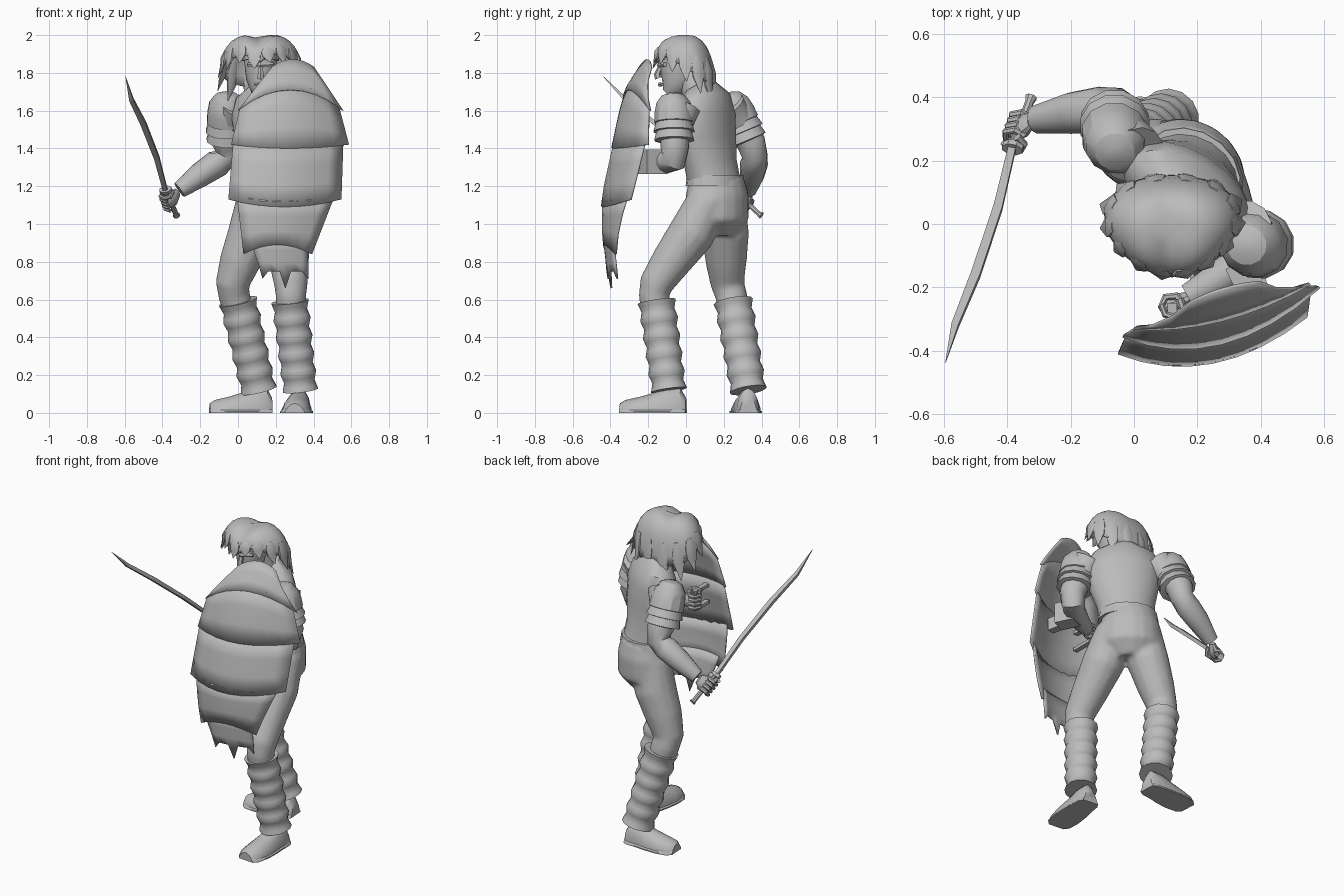
import bpy, bmesh, math
from mathutils import Vector

default_cube = bpy.data.objects.get("Cube")
if default_cube:
    bpy.data.objects.remove(default_cube, do_unlink=True)

grey = bpy.data.materials.new("plain_grey")
grey.use_nodes = True
tone = (.5, .5, .5, 1)
grey.diffuse_color = tone
grey.node_tree.nodes["Principled BSDF"].inputs["Base Color"].default_value = tone

SHOULDER_AXIS = Vector((.85, -.53, 0))
SIDEWAYS = Vector((1, 0, 0))
UPWARD = Vector((0, 0, 1))


def finish(name, mesh_builder, smooth=40, thickness=0):
    """Turn a bmesh into a shaded object."""
    bmesh.ops.recalc_face_normals(mesh_builder, faces=mesh_builder.faces)
    mesh = bpy.data.meshes.new(name)
    mesh_builder.to_mesh(mesh)
    mesh_builder.free()
    mesh.materials.append(grey)
    part = bpy.data.objects.new(name, mesh)
    bpy.context.collection.objects.link(part)
    if thickness:
        shell = part.modifiers.new("thickness", 'SOLIDIFY')
        shell.thickness = thickness
        shell.offset = 0
    if smooth:
        bpy.ops.object.select_all(action='DESELECT')
        part.select_set(True)
        bpy.context.view_layer.objects.active = part
        bpy.ops.object.shade_smooth_by_angle(angle=math.radians(smooth))
    return part


def skin(builder, rows, closed):
    """Bridge rows of vertices with quads."""
    for lower, upper in zip(rows, rows[1:]):
        count = len(lower)
        for i in range(count if closed else count - 1):
            j = (i + 1) % count
            builder.faces.new((lower[i], lower[j], upper[j], upper[i]))


def tube(name, sections, sides=12, axis=SIDEWAYS, smooth=40, floor=None):
    """Loft ellipses (x, y, z, width[, depth]) along a path."""
    builder = bmesh.new()
    centres = [Vector(s[:3]) for s in sections]
    rows = []
    for k, s in enumerate(sections):
        along = centres[min(k + 1, len(centres) - 1)] - centres[max(k - 1, 0)]
        along.normalize()
        u = (axis - along * axis.dot(along)).normalized()
        v = along.cross(u)
        row = []
        for i in range(sides):
            angle = math.tau * (i + .5) / sides
            p = centres[k] + u * s[3] * math.cos(angle) + v * s[-1] * math.sin(angle)
            if floor is not None:
                p.z = max(p.z, floor)
            row.append(builder.verts.new(p))
        rows.append(row)
    skin(builder, rows, True)
    builder.faces.new(rows[0])
    builder.faces.new(rows[-1])
    return finish(name, builder, smooth)


def box(name, centre, size, turn=0):
    builder = bmesh.new()
    bmesh.ops.create_cube(builder, size=1)
    bmesh.ops.scale(builder, vec=size, verts=builder.verts)
    part = finish(name, builder, 0)
    part.location = centre
    part.rotation_euler.z = turn


def gaiter(name, top, bottom, radius):
    """Padded leg wrap with soft rolls."""
    top, bottom = Vector(top), Vector(bottom)
    steps = 20
    rolls = []
    for k in range(steps + 1):
        t = k / steps
        swell = radius + .007 * math.cos(t * math.tau * 5) - .006 * t
        rolls.append((*top.lerp(bottom, t), swell))
    tube(name, rolls, 14, smooth=80)


def shoe(side, heel, toe):
    """Upper and sole, both lofted from heel to toe."""
    heel, toe = Vector(heel), Vector(toe)
    profile = [(0, .045, .08), (.08, .06, .13), (.3, .066, .13), (.45, .075, .11),
               (.7, .08, .085), (.92, .07, .068), (1, .045, .05)]
    across = (toe - heel).cross(UPWARD).normalized()
    upper = [(*heel.lerp(toe, t), w, h) for t, w, h in profile]
    sole = [(*heel.lerp(toe, t), w + .008, .035) for t, w, h in profile]
    tube(side + "_shoe", upper, 14, across, floor=0)
    tube(side + "_sole", sole, 14, across, floor=0)


def fist(side, centre, grip, palm):
    """Palm with four fingers and a thumb curled round a grip."""
    centre, grip, palm = Vector(centre), Vector(grip).normalized(), Vector(palm).normalized()
    palm = (palm - grip * palm.dot(grip)).normalized()
    across = grip.cross(palm)
    tube(side + "_palm", [(*(centre + palm * d), w, w * .6)
                          for d, w in ((.07, .03), (.03, .05), (0, .045), (-.02, .03))], 10, grip)
    for f in range(5):
        start = centre + grip * (f - 1.5) * .025
        way = 1 if f < 4 else -1
        arc = []
        for k in range(5):
            angle = math.pi * (k / 4 * 1.3 - .1)
            p = start + across * way * math.sin(angle) * .036 + palm * math.cos(angle) * .034
            arc.append((*p, .014 - .001 * k))
        tube(f"{side}_finger_{f}", arc, 7, grip)


def pauldron(side, shoulder, elbow):
    """Domed cap with overlapping lames."""
    shoulder, elbow = Vector(shoulder), Vector(elbow)
    steps = [(-.36, .025), (-.3, .065), (-.15, .095), (.05, .106), (.24, .108), (.25, .1),
             (.42, .114), (.43, .098), (.6, .11), (.62, .08)]
    tube(side + "_pauldron", [(*shoulder.lerp(elbow, t), r, r * .97) for t, r in steps],
         12, SHOULDER_AXIS, 30)


# torso and belt, twisted with the shoulders
tube("vest", [(.18, .15, 1.22, .16, .13), (.17, .13, 1.32, .172, .125), (.17, .11, 1.46, .21, .13),
              (.165, .1, 1.58, .225, .13), (.16, .1, 1.67, .19, .11), (.15, .07, 1.73, .09, .08)],
     18, SHOULDER_AXIS)
tube("belt", [(.175, .155, 1.2, .18, .148), (.175, .155, 1.26, .168, .14)], 16, SHOULDER_AXIS, 25)

# trousers: hips and thighs fused into one smooth surface
trousers = [
    tube("hips", [(.17, .16, 1.25, .155, .14), (.17, .165, 1.15, .182, .162),
                  (.17, .165, 1.03, .192, .16), (.16, .16, .95, .11, .1)], 18, SHOULDER_AXIS),
    tube("right_thigh", [(.1, .2, 1.13, .11), (.07, .21, .95, .125), (.01, .212, .8, .11),
                         (-.03, .22, .68, .09), (-.02, .24, .62, .085), (0, .25, .55, .08)], 14),
    tube("left_thigh", [(.25, .12, 1.13, .11), (.26, .03, .95, .125), (.27, -.08, .8, .107),
                        (.28, -.16, .68, .09), (.28, -.17, .62, .082), (.28, -.16, .55, .08)], 14)]
for part in trousers:
    part.select_set(True)
bpy.context.view_layer.objects.active = trousers[0]
bpy.ops.object.join()
trousers[0].name = "trousers"
trousers[0].modifiers.clear()
fuse = trousers[0].modifiers.new("fuse", 'REMESH')
fuse.voxel_size = .014
fuse.use_smooth_shade = True
relax = trousers[0].modifiers.new("relax", 'SMOOTH')
relax.iterations = 6

# gaiters and shoes
gaiter("right_gaiter", (0, .25, .59), (.11, .33, .12), .098)
gaiter("left_gaiter", (.275, -.155, .59), (.33, -.09, .12), .095)
shoe("right", (.18, .33, 0), (-.15, .31, 0))
shoe("left", (.33, 0, 0), (.3, -.35, 0))

# right arm
pauldron("right", (-.06, .26, 1.6), (-.06, .37, 1.34))
tube("right_arm", [(0, .22, 1.62, .1), (-.05, .29, 1.52, .085), (-.06, .345, 1.43, .08),
                   (-.06, .365, 1.36, .068), (-.11, .36, 1.32, .074), (-.2, .35, 1.26, .066),
                   (-.31, .33, 1.18, .045)], 12, SHOULDER_AXIS)
fist("right", (-.365, .3, 1.12), (-.2, -.55, .5), (.06, .04, .06))

# left arm
pauldron("left", (.37, -.065, 1.6), (.42, -.06, 1.34))
tube("left_arm", [(.34, -.02, 1.62, .1), (.38, -.06, 1.5, .085), (.42, -.06, 1.4, .076),
                  (.41, -.065, 1.34, .07), (.36, -.11, 1.33, .064), (.26, -.18, 1.33, .056),
                  (.17, -.23, 1.33, .042)], 12, SHOULDER_AXIS)
fist("left", (.12, -.26, 1.33), UPWARD, (.3, .15, 0))

# curved sword: grip, guard and blade
tube("sword_grip", [(-.325, .4, 1.045, .02), (-.33, .385, 1.055, .014), (-.385, .24, 1.19, .014)], 8)
tube("sword_guard", [(-.38, .25, 1.17, .035, .025), (-.385, .235, 1.185, .035, .025)], 8, smooth=0)
tube("sword_blade", [(-.385, .24, 1.18, .017, .014), (-.43, .05, 1.35, .02, .015),
                     (-.5, -.16, 1.53, .021, .016), (-.565, -.32, 1.66, .016, .014),
                     (-.595, -.437, 1.78, .001, .002)], 4, smooth=0)

# neck, face and headband
tube("neck", [(.15, .07, 1.66, .085), (.13, .02, 1.8, .065)])
tube("head", [(.12, -.1, 1.69, .03, .03), (.12, -.075, 1.715, .055, .06), (.12, -.045, 1.77, .078, .095),
              (.12, -.035, 1.82, .085, .105), (.12, -.025, 1.88, .09, .115), (.12, -.02, 1.95, .06, .08)], 14)
tube("nose", [(.12, -.135, 1.835, .012), (.12, -.152, 1.79, .018), (.12, -.145, 1.772, .02)], 6)
tube("brow", [(.055, -.11, 1.845, .012), (.12, -.14, 1.84, .014), (.185, -.11, 1.845, .012)], 6, UPWARD)
tube("mouth", [(.09, -.125, 1.738, .008), (.12, -.138, 1.738, .012), (.15, -.125, 1.738, .008)], 6, UPWARD)
tube("headband", [(.12, -.028, 1.865, .098, .122), (.12, -.026, 1.895, .098, .122)], 16, smooth=30)


def hair_point(angle, t):
    """Point on the two-lobed hair dome: t runs from crown to hem."""
    front = math.cos(angle)
    hem = 1.83 + (.08 if front > 0 else .11) * front
    reach = math.sin(min(t, 1) * math.pi / 2) ** .9 + max(0, t - 1) * .6
    x = .12 + math.sin(angle) * reach * (.205 - .04 * front)
    y = -.005 - front * reach * .155
    z = 2.003 - (2.003 - hem) * (1 - math.cos(t * math.pi / 2)) ** 1.2
    z -= .055 * math.exp(-((x - .11) / .05) ** 2) * (.5 + front * t / 2)
    return Vector((x, y, z))


# hair dome with pointed locks round its hem
builder = bmesh.new()
locks, rings = 28, 8
rows = [[builder.verts.new(hair_point(math.tau * i / locks, k / rings)) for i in range(locks)]
        for k in range(1, rings + 1)]
skin(builder, rows, True)
builder.faces.new(rows[0])
finish("hair", builder, 50, .012)
for i in range(14):
    turn = math.tau * (i + .5) / 14
    sweep = [hair_point(turn + .12 * max(0, t - .8), t) for t in (.7, .85, 1, 1.2)]
    around = Vector((math.cos(turn), math.sin(turn), 0))
    tube(f"hair_lock_{i + 1}", [(*p, w, w * .35) for p, w in zip(sweep, (.02, .038, .034, .002))],
         8, around)

# shield of five overlapping plates; each edge is left, right, side height, middle height
crown = [(1.87, -.21), (1.72, -.3), (1.6, -.335), (1.4, -.375), (1.13, -.43), (.95, -.425), (.6, -.38)]


def shield_depth(x, z):
    for (z_high, y_high), (z_low, y_low) in zip(crown, crown[1:]):
        if z >= z_low:
            break
    y = y_high + (y_low - y_high) * (z_high - z) / (z_high - z_low)
    return y + .22 * (x - .26) + (x - .26) ** 2


plates = [((.18, .4, 1.83, 1.87), (0, .555, 1.6, 1.71)),
          ((.01, .535, 1.61, 1.74), (-.035, .585, 1.42, 1.4)),
          ((-.025, .555, 1.43, 1.43), (-.05, .545, 1.13, 1.09)),
          ((-.005, .51, 1.15, 1.12), (.03, .39, .84, .89)),
          ((.06, .37, .92, .93), (.13, .37, .73, .73))]
columns = 8
for number, (top, bottom) in enumerate(plates):
    builder = bmesh.new()
    rows = []
    for k in range(4):
        t = k / 3
        left, right, side, middle = [a + (b - a) * t for a, b in zip(top, bottom)]
        row = []
        for i in range(columns + 1):
            s = i / columns
            x = left + (right - left) * s
            z = side + (middle - side) * (1 - (2 * s - 1) ** 2)
            # spikes along the lowest edge
            if number == 4 and k == 3:
                z += {0: -.02, 4: -.07, 8: -.02}.get(i, .02)
            row.append(builder.verts.new((x, shield_depth(x, z) - .005 * t, z)))
        rows.append(row)
    skin(builder, rows, False)
    finish(f"shield_plate_{number + 1}", builder, 15, .01)

# shield straps and handle
box("arm_strap", (.36, -.175, 1.33), (.1, .12, .13), .45)
box("strap_mount", (.34, -.28, 1.33), (.05, .12, .08), .2)
tube("shield_handle", [(.12, -.26, 1.27, .013), (.12, -.26, 1.39, .013)], 8)
for height in (1.275, 1.385):
    box("handle_bracket", (.12, -.32, height), (.03, .14, .02))
